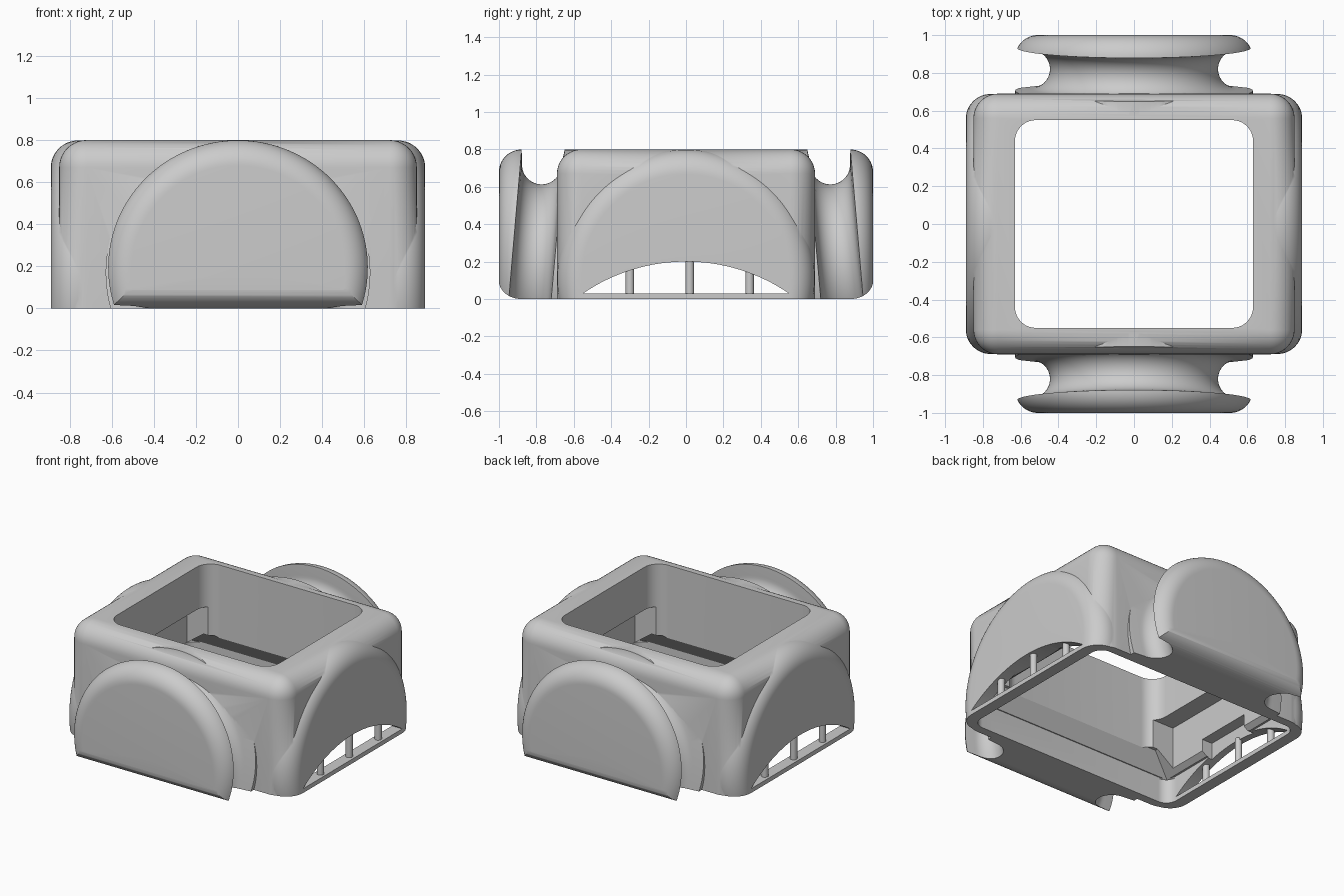
import bpy, bmesh, math
from mathutils import Matrix, Vector

cube = bpy.data.objects.get("Cube")
if cube:
    bpy.data.objects.remove(cube, do_unlink=True)

grey = bpy.data.materials.new("light grey")
grey.use_nodes = True
grey.diffuse_color = (0.6, 0.6, 0.6, 1)
grey.node_tree.nodes["Principled BSDF"].inputs["Base Color"].default_value = (0.6, 0.6, 0.6, 1)


def finish(name, bm):
    bmesh.ops.remove_doubles(bm, verts=bm.verts, dist=1e-5)
    bmesh.ops.recalc_face_normals(bm, faces=bm.faces)
    mesh = bpy.data.meshes.new(name)
    bm.to_mesh(mesh)
    bm.free()
    mesh.materials.append(grey)
    obj = bpy.data.objects.new(name, mesh)
    bpy.context.collection.objects.link(obj)
    return obj


def box(name, lo, hi, corner=0, round_top=False, top_scale=(1, 1)):
    """Box with optional rounded upright edges, rounded top and tapered top."""
    bm = bmesh.new()
    bmesh.ops.create_cube(bm, size=1)
    lo, hi = Vector(lo), Vector(hi)
    for v in bm.verts:
        top = v.co.z > 0
        v.co = (lo + hi) / 2 + v.co * (hi - lo)
        if top:
            v.co.x *= top_scale[0]
            v.co.y *= top_scale[1]
    if corner:
        mid = (lo.z + hi.z) / 2
        edges = [e for e in bm.edges if (e.verts[0].co.z > mid) != (e.verts[1].co.z > mid)
                 or (round_top and min(v.co.z for v in e.verts) > mid)]
        bmesh.ops.bevel(bm, geom=edges, offset=corner, segments=10, profile=0.5, affect='EDGES')
    return finish(name, bm)


def lathe(name, profile, matrix, ring=False):
    """Turn (radius, height) points around z, then place with the matrix."""
    bm = bmesh.new()
    verts = [bm.verts.new((r, 0, h)) for r, h in profile]
    edges = [bm.edges.new(p) for p in zip(verts, verts[1:])]
    if ring:
        edges.append(bm.edges.new((verts[-1], verts[0])))
    bmesh.ops.spin(bm, geom=verts + edges, axis=(0, 0, 1), cent=(0, 0, 0),
                   angle=math.tau, steps=128)
    bmesh.ops.transform(bm, matrix=matrix, verts=bm.verts)
    return finish(name, bm)


def prism(name, points, half):
    """Extrude a (y, z) outline along x."""
    bm = bmesh.new()
    face = bm.faces.new([bm.verts.new((-half, y, z)) for y, z in points])
    out = bmesh.ops.extrude_face_region(bm, geom=[face])
    moved = [g for g in out["geom"] if isinstance(g, bmesh.types.BMVert)]
    bmesh.ops.translate(bm, verts=moved, vec=(2 * half, 0, 0))
    return finish(name, bm)


def combine(target, tool, operation):
    mod = target.modifiers.new("join", 'BOOLEAN')
    mod.operation, mod.solver, mod.object = operation, 'EXACT', tool
    bpy.context.view_layer.update()
    graph = bpy.context.evaluated_depsgraph_get()
    mesh = bpy.data.meshes.new_from_object(target.evaluated_get(graph))
    target.modifiers.clear()
    target.data = mesh
    bpy.data.objects.remove(tool, do_unlink=True)


def arc(cx, cy, rx, ry, a, b, n=12):
    return [(cx + rx * math.cos(math.radians(a + (b - a) * i / n)),
             cy + ry * math.sin(math.radians(a + (b - a) * i / n))) for i in range(n + 1)]


def disc_profile(radius, start, end, fillet):
    return ([(0, start), (radius, start)]
            + arc(radius - fillet, end - fillet, fillet, fillet, 0, 90) + [(0, end)])


# Main housing with rounded corners and top
housing = box("housing", (-0.85, -0.69, 0), (0.85, 0.69, 0.8), 0.13, True)

for side in (-1, 1):
    # Rounded side bulge
    turn = Matrix.Translation((0, 0, 0.11)) @ Matrix.Rotation(side * math.pi / 2, 4, 'Y')
    bulge = lathe("side_bulge", disc_profile(0.688, 0.58, 0.89, 0.13), turn)
    combine(housing, bulge, 'UNION')

    # Grooved end drum: the groove leans toward the housing at the top
    half_turn = Matrix.Rotation(math.pi if side > 0 else 0, 4, 'Z')
    turn = half_turn @ Matrix.Translation((0, 0, 0.17)) @ Matrix.Rotation(math.pi / 2, 4, 'X')
    drum = lathe("end_drum", disc_profile(0.629, 0.5, 1, 0.12), turn)
    lean = (half_turn @ Matrix.Translation((0, -0.82, 0.17))
            @ Matrix.Rotation(math.pi / 2 - math.radians(5), 4, 'X'))
    groove = [(0.68, -0.12)] + arc(0.55, 0, 0.105, 0.105, 270, 90, 20) + [(0.68, 0.12)]
    combine(drum, lathe("groove_cutter", groove, lean, True), 'DIFFERENCE')

    # Rounded lower front edge of the drum
    edge = ([(-1.1, -0.1), (-1.1, 0.1)] + arc(-0.88, 0.1, 0.121, 0.1, 180, 270)
            + [(-0.88, -0.1)])
    edge = [(-side * y, z) for y, z in edge]
    combine(drum, prism("edge_cutter", edge, 1), 'DIFFERENCE')
    combine(housing, drum, 'UNION')

# Flat underside, upper opening and stepped lower chambers
combine(housing, box("floor_cutter", (-2, -2, -2), (2, 2, 0)), 'DIFFERENCE')
combine(housing, box("opening_cutter", (-0.63, -0.55, -0.2), (0.63, 0.55, 1), 0.11), 'DIFFERENCE')
combine(housing, box("slot_cutter", (-0.76, -0.52, -0.2), (0.76, 0.52, 0.5)), 'DIFFERENCE')
combine(housing, box("chamber_cutter", (-0.81, -0.63, -0.1), (0.81, 0.63, 0.18), 0.08),
        'DIFFERENCE')
combine(housing, box("slope_cutter", (-0.81, -0.63, 0.17), (0.81, 0.63, 0.3),
                     top_scale=(0.78, 0.86)), 'DIFFERENCE')

# Arched windows through both sides, with a notch on one of them
sweep = math.degrees(math.asin(0.55 / 0.975))
arch = arc(0, 0.2 - 0.975, 0.975, 0.975, 90 - sweep, 90 + sweep, 32)
combine(housing, prism("arch_cutter", arch, 1.2), 'DIFFERENCE')
combine(housing, box("notch_cutter", (-0.84, -0.23, 0.1), (-0.6, 0.18, 0.29)), 'DIFFERENCE')

# Upright window bars
for side, label in ((1, "left"), (-1, "right")):
    for i, y in enumerate((-0.3, 0.02, 0.34)):
        top = math.sqrt(0.975 ** 2 - y * y) - 0.775 + 0.015
        lathe(f"{label}_window_bar_{i + 1}",
              [(0, 0.01), (0.023, 0.01), (0.023, top), (0, top)],
              Matrix.Translation((side * 0.85, y, 0)))

# Smooth shading with crisp edges
for obj in bpy.context.scene.objects:
    obj.select_set(obj.type == 'MESH')
bpy.context.view_layer.objects.active = housing
bpy.ops.object.shade_smooth_by_angle(angle=math.radians(30))
